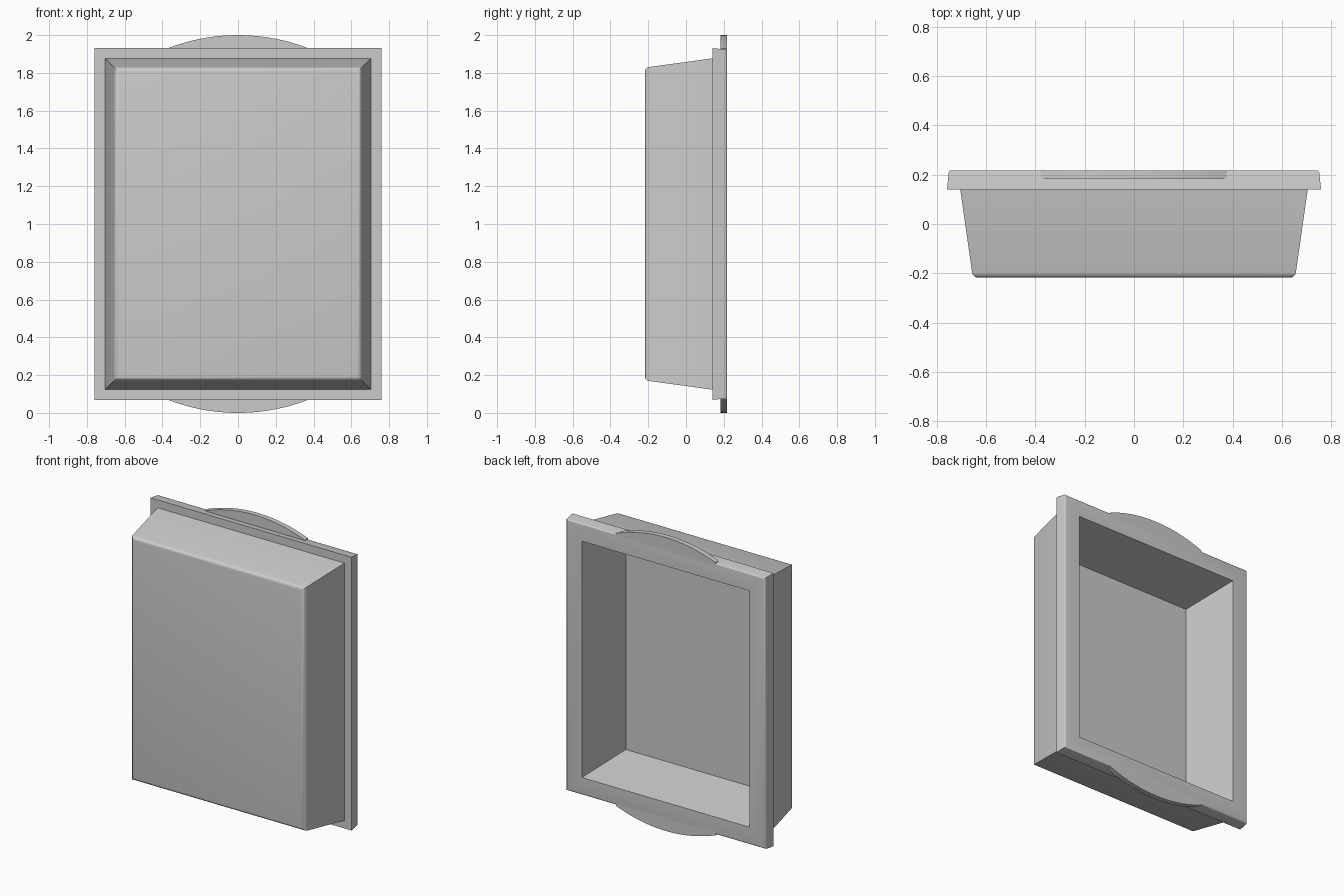
import bpy, bmesh, math

cube = bpy.data.objects.get("Cube")
if cube:
    bpy.data.objects.remove(cube, do_unlink=True)

grey = bpy.data.materials.new("plain grey")
grey.use_nodes = True
colour = (0.6, 0.6, 0.6, 1)
grey.diffuse_color = colour
grey.node_tree.nodes["Principled BSDF"].inputs["Base Color"].default_value = colour

FRONT, BACK = -0.218, 0.218
MID_Z = 1.0


def finish(bm, name):
    bmesh.ops.recalc_face_normals(bm, faces=bm.faces)
    mesh = bpy.data.meshes.new(name)
    bm.to_mesh(mesh)
    bm.free()
    mesh.materials.append(grey)
    obj = bpy.data.objects.new(name, mesh)
    bpy.context.collection.objects.link(obj)
    bpy.ops.object.select_all(action="DESELECT")
    obj.select_set(True)
    bpy.context.view_layer.objects.active = obj
    bpy.ops.object.shade_smooth_by_angle(angle=math.radians(35))
    return obj


def ring(bm, y, half_x, half_z):
    corners = [(-1, -1), (1, -1), (1, 1), (-1, 1)]
    return [bm.verts.new((sx * half_x, y, MID_Z + sz * half_z)) for sx, sz in corners]


def round_loop(bm, loop, radius):
    edges = [bm.edges.get((loop[i], loop[i - 1])) for i in range(4)]
    bmesh.ops.bevel(bm, geom=edges, offset=radius, segments=4, profile=0.5,
                    affect="EDGES", clamp_overlap=True)


# Hollow tray: tapered outer wall, flat rim, tapered inner wall and floor
bm = bmesh.new()
sections = [
    (FRONT, 0.654, 0.828),   # outer front
    (0.14, 0.705, 0.877),    # wall meets rim
    (0.14, 0.759, 0.931),    # rim front edge
    (BACK, 0.751, 0.923),    # rim back edge
    (BACK, 0.633, 0.805),    # opening
    (-0.18, 0.58, 0.752),    # inner floor
]
rings = [ring(bm, *s) for s in sections]
for a, b in zip(rings, rings[1:]):
    for i in range(4):
        bm.faces.new((a[i - 1], a[i], b[i], b[i - 1]))
bm.faces.new(rings[0])
bm.faces.new(rings[-1])
rim_back = rings[3]
round_loop(bm, rings[0], 0.022)
round_loop(bm, rim_back, 0.01)
finish(bm, "tray")

# Curved grip tabs at both ends of the rim
HALF_CHORD, RISE, STEPS = 0.375, 0.071, 32
radius = (HALF_CHORD ** 2 + RISE ** 2) / (2 * RISE)
sweep = math.asin(HALF_CHORD / radius)
for name, side in (("top_handle", 1), ("bottom_handle", -1)):
    bm = bmesh.new()
    angles = [sweep * (2 * i / STEPS - 1) for i in range(STEPS + 1)]
    profile = [(radius * math.sin(a), 1 - radius + radius * math.cos(a)) for a in angles]
    profile += [(HALF_CHORD, 0.9), (-HALF_CHORD, 0.9)]
    face = bm.faces.new([bm.verts.new((x, 0.183, MID_Z + side * z)) for x, z in profile])
    grown = bmesh.ops.extrude_face_region(bm, geom=[face])["geom"]
    moved = [v for v in grown if isinstance(v, bmesh.types.BMVert)]
    bmesh.ops.translate(bm, verts=moved, vec=(0, BACK - 0.183, 0))
    finish(bm, name)
